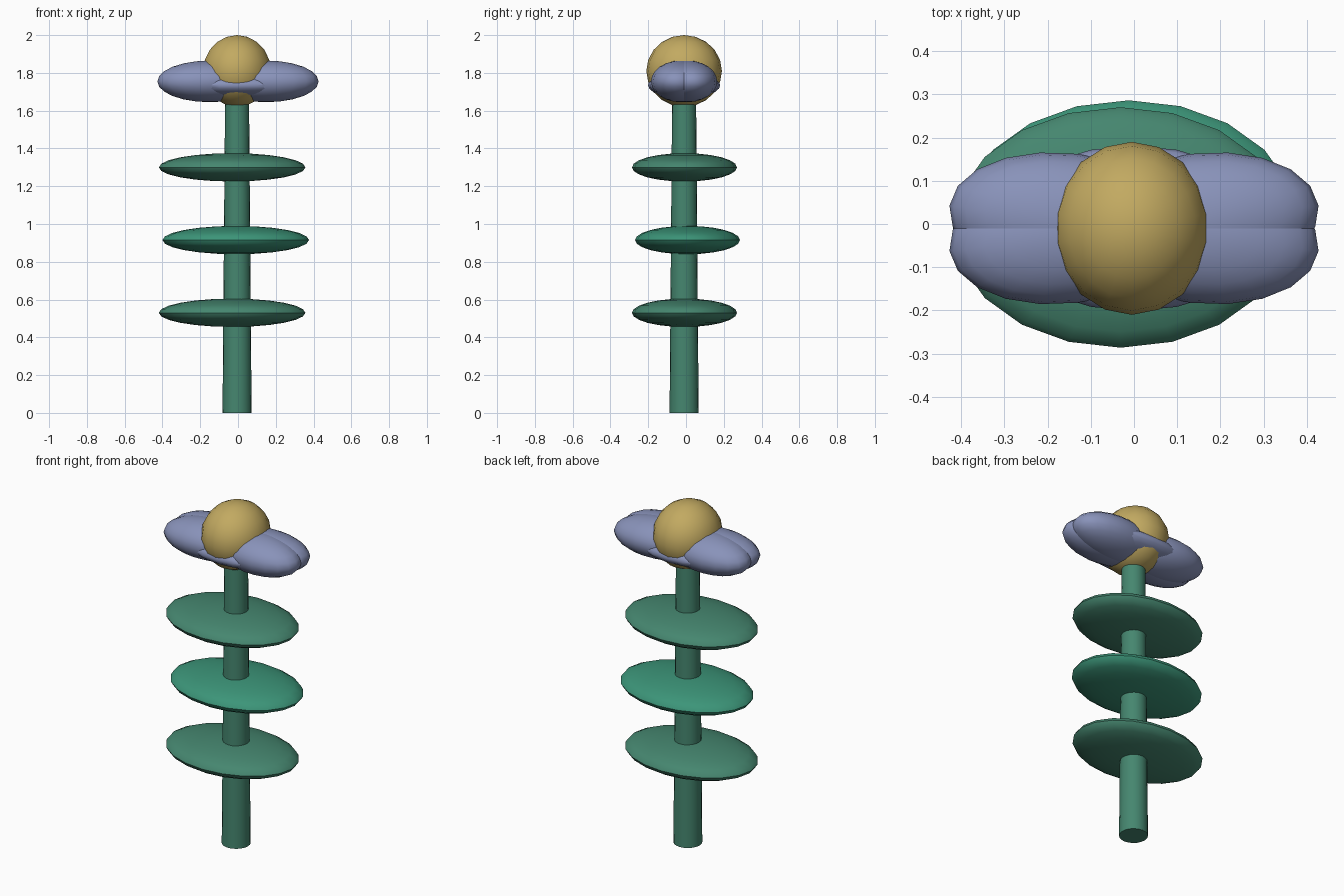
import bpy, math

if "Cube" in bpy.data.objects:
    bpy.data.objects.remove(bpy.data.objects["Cube"])

CX, CY = -0.005, -0.01   # stem axis


def material(name, rgb):
    m = bpy.data.materials.new(name)
    m.diffuse_color = (*rgb, 1)
    m.use_nodes = True
    m.node_tree.nodes["Principled BSDF"].inputs["Base Color"].default_value = m.diffuse_color
    return m


green = material("stem_green", (0.06, 0.24, 0.16))
bright_green = material("bright_leaf_green", (0.045, 0.30, 0.19))
gold = material("gold", (0.54, 0.40, 0.12))
lavender = material("lavender", (0.25, 0.29, 0.49))


def finish(name, mat):
    ob = bpy.context.object
    ob.name = name
    ob.data.materials.append(mat)
    bpy.ops.object.transform_apply(location=False, rotation=True, scale=True)
    bpy.ops.object.shade_smooth_by_angle(angle=math.radians(40))
    return ob


def ellipsoid(name, centre, radii, mat, segments=20, rings=12, turn=0.0):
    bpy.ops.mesh.primitive_uv_sphere_add(segments=segments, ring_count=rings, radius=1,
                                         location=centre, rotation=(0, 0, turn))
    bpy.context.object.scale = radii
    return finish(name, mat)


# Tapered stem running up into the flower head
bpy.ops.mesh.primitive_cone_add(vertices=20, radius1=0.077, radius2=0.063, depth=1.72,
                                location=(CX, CY, 0.86))
finish("stem", green)

# Three flat oval leaves, the middle one shifted the other way
for name, x, y, z, mat in (("lower_leaf", -0.031, -0.008, 0.53, green),
                           ("middle_leaf", -0.012, 0.008, 0.915, bright_green),
                           ("upper_leaf", -0.031, -0.008, 1.30, green)):
    ellipsoid(name, (x, y, z), (0.388, 0.278, 0.075), mat)

# Round flower centre
ellipsoid("flower_centre", (CX, CY, 1.81), (0.182, 0.2, 0.19), gold, segments=18, rings=10)

# Side petals overlap in a small fan on each side
for side, label in ((-1, "left"), (1, "right")):
    for i, turn in enumerate((-7, 7)):
        a = math.radians(turn)
        ellipsoid(f"{label}_petal_{i + 1}",
                  (side * 0.15 * math.cos(a), CY + side * 0.15 * math.sin(a), 1.755),
                  (0.28, 0.155, 0.11), lavender, turn=a)

# Thin middle petal joining both sides around the centre
ellipsoid("middle_petal", (0, CY, 1.735), (0.32, 0.191, 0.07), lavender)
